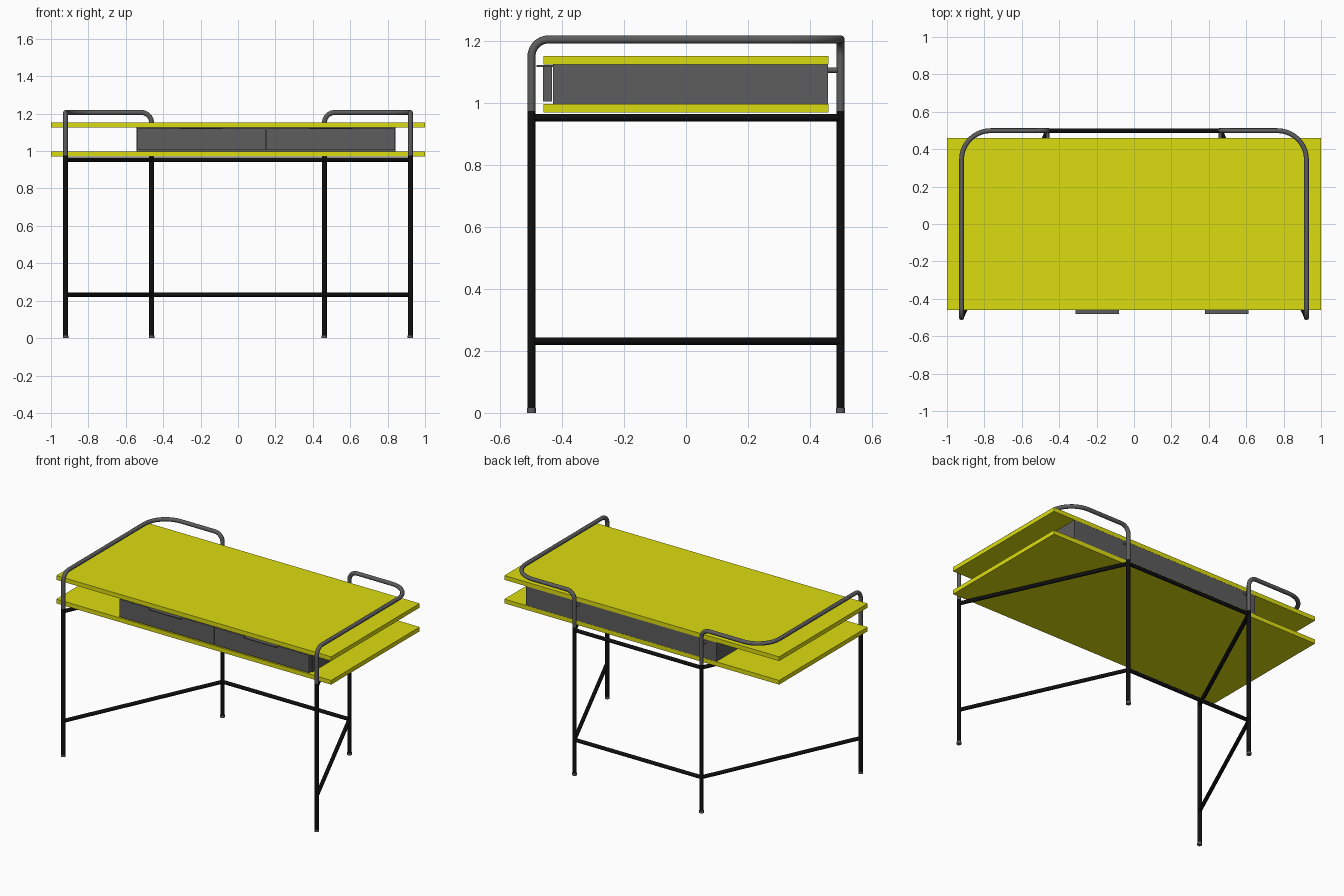
import bpy, bmesh, math
from mathutils import Vector, Matrix

if "Cube" in bpy.data.objects:
    bpy.data.objects.remove(bpy.data.objects["Cube"])


def material(name, rgb):
    m = bpy.data.materials.new(name)
    m.diffuse_color = (*rgb, 1)
    m.use_nodes = True
    m.node_tree.nodes["Principled BSDF"].inputs["Base Color"].default_value = m.diffuse_color
    return m


YELLOW = material("yellow_board", (0.72, 0.72, 0.005))
GREY = material("dark_grey", (0.11, 0.11, 0.11))
BLACK = material("black_steel", (0.005, 0.005, 0.005))


def box(name, x, y, z, mat):
    """Box from (min, max) ranges on each axis."""
    bm = bmesh.new()
    size = [r[1] - r[0] for r in (x, y, z)]
    mid = [(r[1] + r[0]) / 2 for r in (x, y, z)]
    bmesh.ops.create_cube(bm, size=1, matrix=Matrix.Translation(mid) @ Matrix.Diagonal((*size, 1)))
    me = bpy.data.meshes.new(name)
    bm.to_mesh(me)
    bm.free()
    ob = bpy.data.objects.new(name, me)
    bpy.context.collection.objects.link(ob)
    me.materials.append(mat)
    return ob


def rounded(points, radii, steps=10):
    """Replace each inner corner of a path with an arc of the given radius."""
    pts = [Vector(p) for p in points]
    out = [pts[0]]
    for i, r in enumerate(radii, 1):
        p = pts[i]
        a = (pts[i - 1] - p).normalized()
        b = (pts[i + 1] - p).normalized()
        centre = p + (a + b) * r      # all corners are right angles
        for k in range(steps + 1):
            t = math.pi / 2 * k / steps
            out.append(centre - b * r * math.cos(t) - a * r * math.sin(t))
    out.append(pts[-1])
    return out


def tube(name, points, radius, mat):
    """Round capped tube along a path, stored as a mesh."""
    cu = bpy.data.curves.new(name, 'CURVE')
    cu.dimensions = '3D'
    cu.bevel_depth = radius
    cu.bevel_resolution = 6
    cu.use_fill_caps = True
    sp = cu.splines.new('POLY')
    sp.points.add(len(points) - 1)
    for sp_pt, p in zip(sp.points, points):
        sp_pt.co = (*p, 1)
    tmp = bpy.data.objects.new(name + "_path", cu)
    me = bpy.data.meshes.new_from_object(tmp)
    bpy.data.objects.remove(tmp)
    me.name = name
    ob = bpy.data.objects.new(name, me)
    bpy.context.collection.objects.link(ob)
    me.materials.clear()
    me.materials.append(mat)
    bpy.ops.object.select_all(action='DESELECT')
    ob.select_set(True)
    bpy.context.view_layer.objects.active = ob
    bpy.ops.object.shade_smooth_by_angle(angle=math.radians(40))
    return ob


# Main dimensions
R = 0.013
FX, BX, LY = 0.922, 0.462, 0.499
TOP, SPLIT = 1.206, 0.975

# Two boards
box("top_board", (-1, 1), (-0.46, 0.46), (1.125, 1.153), YELLOW)
box("lower_board", (-1, 1), (-0.46, 0.46), (0.97, 0.998), YELLOW)

# Drawer case, drawer fronts and pull lips
box("drawer_case", (-0.542, 0.842), (-0.43, 0.459), (0.998, 1.125), GREY)
for side, cx in (("left", -0.196), ("right", 0.496)):
    box(side + "_drawer_front", (cx - 0.344, cx + 0.344), (-0.461, -0.432), (1.005, 1.121), GREY)
    box(side + "_drawer_pull", (cx - 0.116, cx + 0.116), (-0.482, -0.40), (1.117, 1.123), GREY)

# Frame, one half per side
for side, s in (("left", -1), ("right", 1)):
    front, back = (s * FX, -LY), (s * BX, LY)

    # Bent guard rail linking the front leg to the back leg
    path = rounded([(*front, SPLIT), (*front, TOP), (s * FX, LY, TOP), (*back, TOP), (*back, SPLIT)],
                   [0.055, 0.155, 0.055])
    tube(side + "_guard_rail", path, R, GREY)

    # Legs with foot caps
    for end, (x, y) in (("front", front), ("back", back)):
        tube(f"{side}_{end}_leg", [(x, y, 0.012), (x, y, SPLIT)], R, BLACK)
        tube(f"{side}_{end}_foot", [(x, y, 0), (x, y, 0.015)], 0.0145, GREY)

    # Slanted side bars
    for level, z in (("upper", 0.953), ("lower", 0.232)):
        tube(f"{side}_{level}_side_bar", [(*front, z), (*back, z)], 0.012, BLACK)

    # Peg fixing the drawer case to the back leg
    tube(side + "_case_peg", [(s * BX, 0.45, 1.107), (s * BX, LY, 1.107)], 0.009, GREY)

# Back bars
for level, z in (("upper", 0.953), ("lower", 0.232)):
    tube(level + "_back_bar", [(-BX, LY, z), (BX, LY, z)], 0.012, BLACK)
